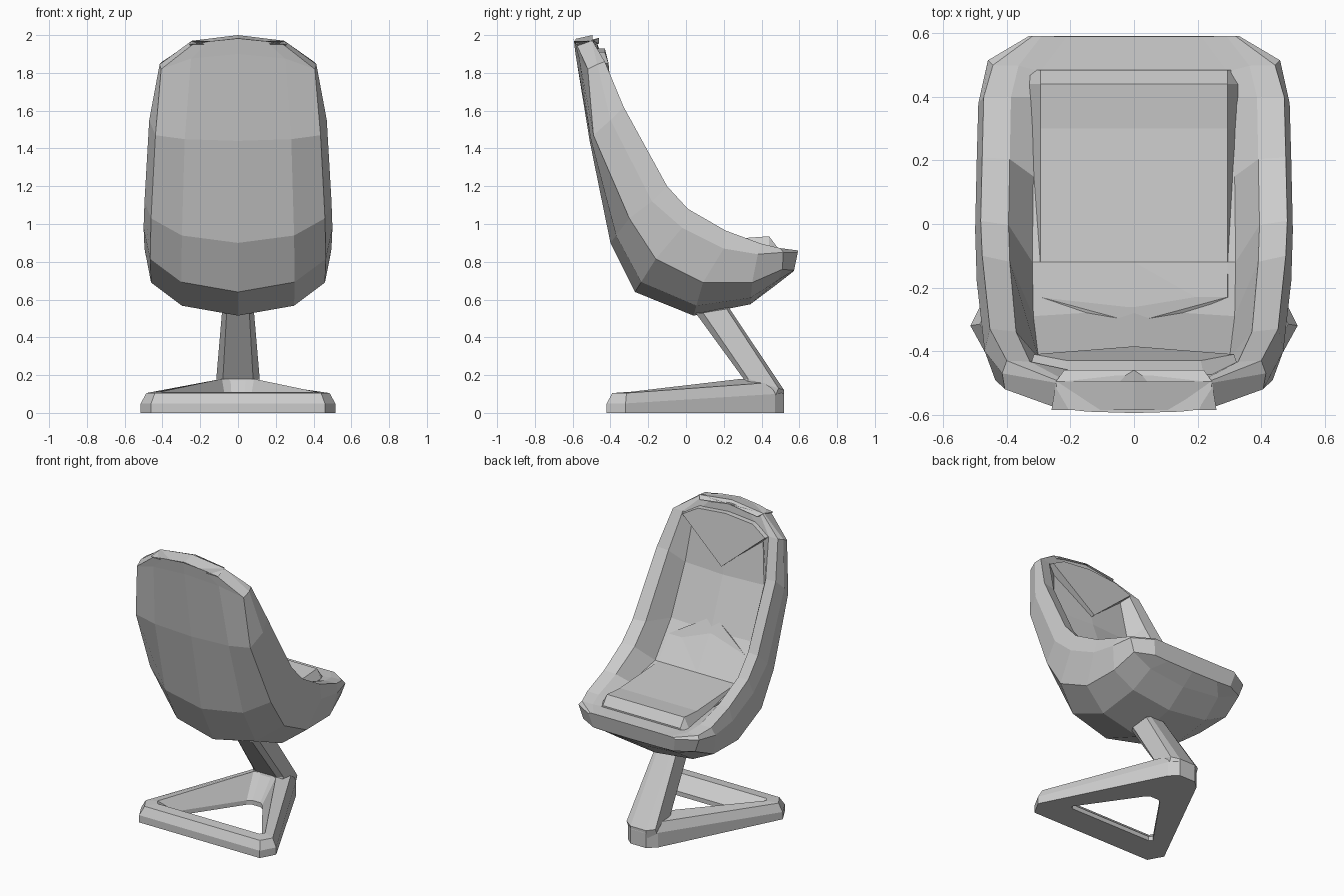
import bpy, bmesh

if "Cube" in bpy.data.objects:
    bpy.data.objects.remove(bpy.data.objects["Cube"])


def finish(name, bm):
    bmesh.ops.remove_doubles(bm, verts=bm.verts, dist=0.0005)
    bmesh.ops.recalc_face_normals(bm, faces=bm.faces)
    me = bpy.data.meshes.new(name)
    bm.to_mesh(me)
    bm.free()
    ob = bpy.data.objects.new(name, me)
    bpy.context.collection.objects.link(ob)
    return ob


def loft(name, rings, closed=False):
    """Bridge equal-sized rings; cap the ends unless closed into a torus."""
    bm = bmesh.new()
    rv = [[bm.verts.new(p) for p in r] for r in rings]
    n = len(rv[0])
    pairs = list(zip(rv, rv[1:])) + ([(rv[-1], rv[0])] if closed else [])
    for a, b in pairs:
        for i in range(n):
            j = (i + 1) % n
            bm.faces.new((a[i], a[j], b[j], b[i]))
    if not closed:
        bm.faces.new(rv[0])
        bm.faces.new(rv[-1])
    return finish(name, bm)


def mirrored(half):
    """Close a half outline across x = 0."""
    return half + [(-x, y, z) for x, y, z in reversed(half) if abs(x) > 1e-6]


def pad(name, half, depth):
    """Thick cushion from a half outline, pushed back by depth."""
    front = mirrored(half)
    dy, dz = depth
    back = [(x * 1.06, y + dy, z + dz) for x, y, z in front]
    return loft(name, [front, back])


# Shell stations, head to front lip: half width, then (y, z) of
# belly centre, belly side, widest line, rim, cavity floor
stations = [
    (.245, (-.595, 1.975), (-.58, 1.95), (-.50, 1.97), (-.495, 1.97), (-.47, 1.955)),
    (.415, (-.585, 1.90), (-.52, 1.82), (-.47, 1.845), (-.43, 1.86), (-.46, 1.84)),
    (.47, (-.51, 1.44), (-.49, 1.47), (-.40, 1.55), (-.33, 1.62), (-.42, 1.52)),
    (.495, (-.40, .90), (-.30, 1.03), (-.18, 1.12), (-.10, 1.20), (-.29, 1.18)),
    (.50, (-.27, .64), (-.16, .815), (-.02, .98), (.01, 1.08), (-.12, .95)),
    (.495, (.04, .515), (.09, .69), (.20, .87), (.21, .965), (.15, .90)),
    (.49, (.34, .575), (.35, .69), (.38, .84), (.40, .895), (.40, .87)),
    (.46, (.48, .68), (.51, .76), (.515, .85), (.50, .872), (.48, .865)),
    (.33, (.57, .75), (.572, .755), (.592, .85), (.592, .86), (.59, .86)),
]
rings = []
for k, (w, bc, bs, ro, ri, fl) in enumerate(stations):
    crown = .025 if k == 0 else 0            # arched top of the head end
    ridge = .02 if k in (2, 3) else 0        # centre crease of the back
    mid = [c + .3 * (s - c) for c, s in zip(bc, bs)]
    inner = .79 if 0 < k < 8 else .88        # inner edge of the flat rim
    drop = [r + .1 * (f - r) for r, f in zip(ri, fl)]
    rings.append(mirrored([
        (0, bc[0], bc[1] + crown * .3), (.6 * w, *mid),
        ((.98 if k < 2 else .93) * w, *bs), (w, *ro), (.965 * w, *ri),
        (inner * w, *drop), (.64 * w, *fl), (0, fl[0] + ridge, fl[1] + crown)]))
# Head end: let the rim follow the arch
r0, n = stations[0], len(rings[0])
loft("seat_shell", rings)
pad("head_rim", [(0, -.495, 2.0), (.245, -.495, 1.97), (.22, -.46, 1.955), (0, -.46, 1.985)],
    (-.09, -.02))

# Seat cushion: flat top, rising over the front lip
sections = [(-.20, .93, .97), (-.12, .84, .95), (.30, .84, .925), (.44, .84, .935), (.485, .83, .875)]
loft("seat_cushion", [[(-.345, y, lo), (.345, y, lo), (.295, y, hi), (-.295, y, hi)]
                      for y, lo, hi in sections])

# Lumbar pad with peaked top edge
pad("lumbar_pad_lower", [(.295, -.12, .95), (.295, -.23, 1.10)], (-.06, -.03))
pad("lumbar_pad_peak", [(0, -.31, 1.27), (.295, -.23, 1.10)], (-.05, -.02))

# Headrest with V-shaped lower edge
pad("headrest", [(0, -.385, 1.58), (.315, -.41, 1.85), (.21, -.43, 1.91), (0, -.43, 1.93)], (-.06, 0))


# Triangular base frame with a hole
def ring(pts, zs):
    return mirrored([(x, y, z) for (x, y), z in zip(pts, zs)])


outer = [(.06, .52), (.115, .47), (.515, -.32), (.46, -.42)]
top_out = [(.05, .515), (.10, .44), (.485, -.315), (.44, -.39)]
top_in = [(.04, .31), (.085, .29), (.41, -.29), (.39, -.32)]
hole = [(.03, .20), (.06, .18), (.33, -.21), (.31, -.23)]
loft("base_frame", [ring(outer, [0] * 4), ring(outer, [.10, .10, .05, .05]),
                    ring(top_out, [.12, .16, .105, .105]), ring(top_in, [.18, .18, .112, .11]),
                    ring(hole, [.03] * 4), ring(hole, [0] * 4)], closed=True)

# Leaning stem
loft("stem", [
    mirrored([(.05, .27, .08), (.09, .30, .08), (.11, .46, .06), (.06, .518, .06)]),
    mirrored([(.08, .305, .18), (.115, .33, .18), (.11, .49, .13), (.06, .52, .12)]),
    mirrored([(.06, .05, .53), (.085, .09, .53), (.08, .215, .55), (.05, .225, .56)])])
